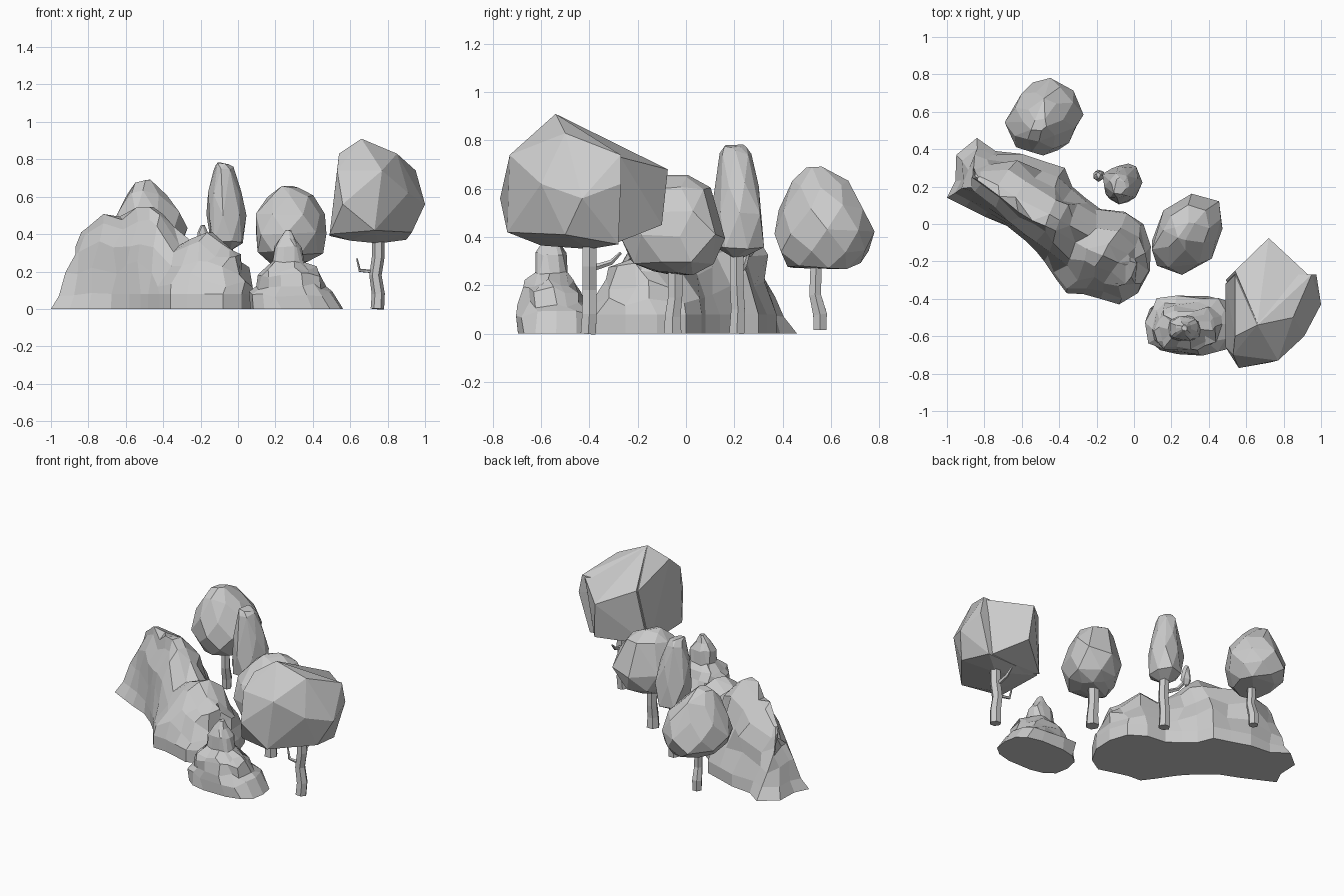
import bpy, bmesh, math, random
from mathutils import Vector

if "Cube" in bpy.data.objects:
    bpy.data.objects.remove(bpy.data.objects["Cube"])

random.seed(11)


def jit(a):
    return Vector([random.uniform(-a, a) for _ in range(3)])


def finish(name, bm):
    bmesh.ops.recalc_face_normals(bm, faces=bm.faces)
    me = bpy.data.meshes.new(name)
    bm.to_mesh(me)
    bm.free()
    ob = bpy.data.objects.new(name, me)
    bpy.context.collection.objects.link(ob)
    return ob


def loft(name, rings):
    """Skin closed rings of equal count and cap both ends."""
    bm = bmesh.new()
    vs = [[bm.verts.new(p) for p in r] for r in rings]
    n = len(rings[0])
    for a, b in zip(vs, vs[1:]):
        for i in range(n):
            j = (i + 1) % n
            bm.faces.new((a[i], a[j], b[j], b[i]))
    bm.faces.new(vs[0][::-1])
    top = bm.faces.new(vs[-1])
    bmesh.ops.triangulate(bm, faces=[top])
    return finish(name, bm)


def tube(name, path, sides=6):
    """Tapered limb through (x, y, z, radius) stations."""
    pts = [Vector(p[:3]) for p in path]
    rings = []
    for i, p in enumerate(path):
        d = pts[min(i + 1, len(pts) - 1)] - pts[max(i - 1, 0)]
        q = Vector((0, 0, 1)).rotation_difference(d)
        rings.append([pts[i] + q @ Vector((p[3] * math.cos(k * math.tau / sides),
                                           p[3] * math.sin(k * math.tau / sides), 0))
                      for k in range(sides)])
    return loft(name, rings)


def hull(name, points, flat=0.0):
    bm = bmesh.new()
    for p in points:
        bm.verts.new(p)
    res = bmesh.ops.convex_hull(bm, input=bm.verts)
    junk = {v for v in res['geom_interior'] + res['geom_unused']
            if isinstance(v, bmesh.types.BMVert)}
    bmesh.ops.delete(bm, geom=list(junk), context='VERTS')
    if flat:
        bmesh.ops.dissolve_limit(bm, angle_limit=math.radians(flat),
                                 verts=bm.verts, edges=bm.edges)
    return finish(name, bm)


def crown(name, stations, sides, amount, skew=0.0):
    """Faceted crown from (x, y, z, rx, ry) stations, skewed along the x = y diagonal."""
    pts = []
    n = math.sqrt(1 + skew * skew)
    for i, (x, y, z, rx, ry) in enumerate(stations):
        for k in range(sides):
            a = (k + 0.5 * (i % 2)) * math.tau / sides
            c, s = rx * math.cos(a), ry * math.sin(a)
            pts.append(Vector((x + (c + skew * s) / n, y + (s + skew * c) / n, z)) + jit(amount))
    return hull(name, pts, 9)


# Long rock ridge: footprint rises in steps towards a jagged spine
foot = [(-1, .14), (-.9, .09), (-.8, .04), (-.68, -.01), (-.58, -.09), (-.52, -.15),
        (-.48, -.2), (-.42, -.29), (-.36, -.37), (-.27, -.375), (-.18, -.40), (-.08, -.43),
        (.02, -.37), (.085, -.25), (.09, -.12), (.05, 0), (-.05, .065), (-.18, .08),
        (-.26, .14), (-.33, .2), (-.37, .3), (-.48, .335), (-.6, .375), (-.74, .39),
        (-.84, .46), (-.95, .37), (-.955, .23)]
spine = [Vector(p) for p in [(-.83, .24, .41), (-.76, .19, .47), (-.68, .13, .535),
         (-.63, .09, .44), (-.58, .05, .54), (-.46, .01, .545), (-.38, -.02, .48),
         (-.29, -.07, .33), (-.18, -.12, .42), (-.1, -.16, .39), (-.04, -.19, .31)]]
steep_f, flare_f = [0, 0, .14, .31, .56, .86], [0, .25, .47, .67, .83, .95]
heights = [0, .17, .42, .66, .87, 1]


def nearest(x, y):
    best = None
    for a, b in zip(spine, spine[1:]):
        d = (b - a).xy
        t = max(0, min(1, (Vector((x, y)) - a.xy).dot(d) / d.length_squared))
        p = a.lerp(b, t)
        dist = (p.xy - Vector((x, y))).length
        if best is None or dist < best[0]:
            best = (dist, p)
    return best[1]


rings = []
for lv, h in enumerate(heights):
    ring = []
    for x, y in foot:
        s = nearest(x, y)
        k = max(0, min(1, (-.62 - x) / .22))
        f = steep_f[lv] * (1 - k) + flare_f[lv] * k
        z = .08 * (1 - k) + h * s.z * k if lv == 1 else h * s.z
        p = Vector((x + (s.x - x) * f, y + (s.y - y) * f, z))
        ring.append(p + jit(.027) if 1 < lv < 5 else p)
    rings.append(ring)
loft("rock_ridge", rings)

# Small stacked rock in front: (x, y, z, rx, ry)
rings = []
for i, (x, y, z, rx, ry) in enumerate([
        (.315, -.54, 0, .25, .16), (.285, -.54, .08, .22, .155), (.28, -.55, .12, .185, .135),
        (.275, -.56, .18, .16, .12), (.27, -.56, .21, .135, .10), (.265, -.56, .25, .085, .072),
        (.27, -.565, .33, .072, .062), (.265, -.56, .375, .04, .04), (.27, -.555, .42, .015, .015)]):
    ring = []
    for k in range(14):
        a = k * math.tau / 14
        c, s = math.cos(a), math.sin(a)
        p = Vector((x + rx * math.copysign(abs(c) ** .75, c),
                    y + ry * math.copysign(abs(s) ** .75, s), z))
        j = jit(.018 if 0 < i < 5 else .01 if 5 <= i < 7 else .003)
        if i == 0:
            j.z = 0
        ring.append(p + j)
    rings.append(ring)
loft("small_rock", rings)

# Large tree: round body plus a lobe pointing backwards
hull("large_crown", [(.66, -.54, .91), (.54, -.6, .83), (.95, -.27, .74), (.975, -.27, .62),
     (1, -.43, .56), (.85, -.5, .83), (.91, -.6, .62), (.77, -.73, .74), (.56, -.77, .56),
     (.49, -.66, .4), (.49, -.32, .39), (.93, -.5, .41), (.73, -.74, .42), (.75, -.4, .35),
     (.9, -.28, .37), (.54, -.27, .74), (.53, -.7, .74), (.6, -.6, .365)])
hull("large_crown_lobe", [(.72, -.075, .68), (.74, -.1, .45), (.66, -.53, .905), (.49, -.3, .39),
     (.54, -.25, .75), (.93, -.27, .73), (.88, -.29, .375), (.7, -.5, .5), (.75, -.4, .36)])
tube("large_trunk", [(.745, -.405, 0, .036), (.75, -.4, .08, .035), (.735, -.4, .18, .033),
                     (.75, -.4, .28, .034), (.75, -.4, .42, .032)])
tube("large_branch_side", [(.73, -.4, .2, .012), (.65, -.39, .205, .009), (.635, -.385, .27, .005)], 5)
tube("large_branch_back", [(.74, -.39, .27, .014), (.735, -.31, .295, .011), (.73, -.27, .335, .006)], 5)

# Middle tree
crown("middle_crown", [(.27, -.05, .25, .10, .10), (.28, -.06, .3, .17, .17),
      (.285, -.055, .4, .20, .21), (.285, -.05, .5, .185, .175), (.28, -.03, .6, .13, .12),
      (.27, -.03, .65, .05, .05)], 8, .014, .12)
tube("middle_trunk", [(.28, -.055, 0, .042), (.28, -.055, .07, .037), (.28, -.045, .15, .034),
                      (.28, -.045, .34, .036)])

# Tall narrow tree with a small leafy side shoot
crown("tall_crown", [(-.06, .21, .315, .025, .025), (-.06, .215, .36, .095, .105),
      (-.06, .215, .5, .11, .105), (-.07, .21, .62, .09, .085), (-.08, .205, .75, .058, .063),
      (-.08, .205, .778, .035, .04)], 7, .01)
tube("tall_trunk", [(-.06, .21, 0, .036), (-.06, .215, .1, .033), (-.055, .21, .2, .032),
                    (-.06, .21, .36, .032)])
tube("tall_branch", [(-.06, .215, .24, .014), (-.14, .24, .28, .012), (-.19, .26, .35, .009)], 5)
crown("side_shoot", [(-.19, .26, .32, .015, .015), (-.19, .26, .35, .032, .032),
      (-.19, .26, .41, .028, .028), (-.19, .26, .445, .014, .014)], 6, .004)

# Rear tree
crown("rear_crown", [(-.47, .57, .28, .13, .14), (-.475, .57, .34, .185, .195),
      (-.475, .57, .42, .205, .205), (-.48, .56, .52, .175, .17), (-.49, .545, .62, .115, .115),
      (-.5, .53, .68, .04, .04)], 8, .014, .08)
tube("rear_trunk", [(-.47, .555, .015, .03), (-.47, .555, .08, .033), (-.465, .535, .16, .028),
                    (-.47, .54, .34, .026)])
